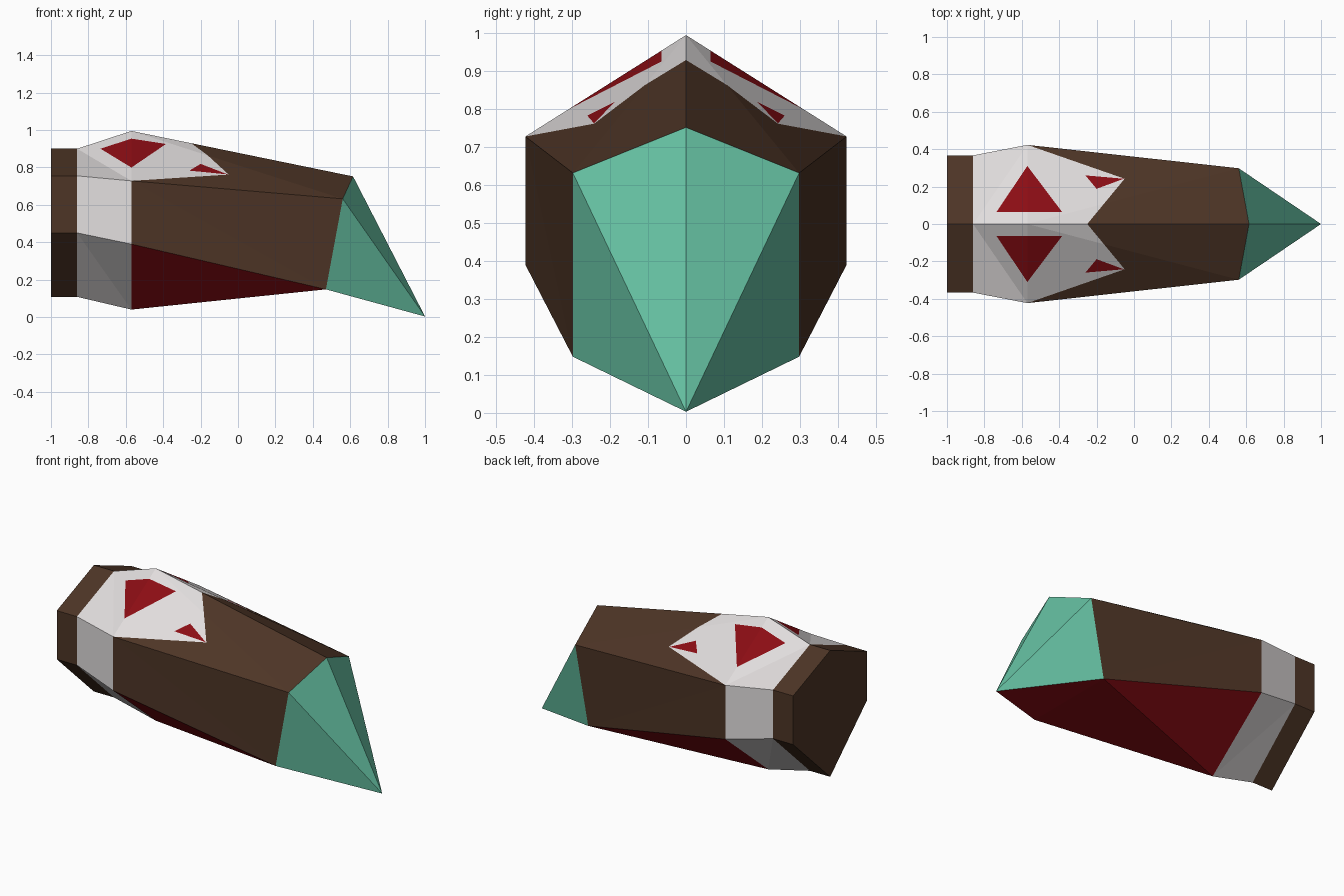
import bpy, bmesh
from mathutils import Vector

old = bpy.data.objects.get("Cube")
if old:
    bpy.data.objects.remove(old, do_unlink=True)

# Materials, one per colour
COLOURS = {
    "dark_brown": (0.075, 0.035, 0.019),
    "off_white": (0.75, 0.72, 0.72),
    "deep_red": (0.26, 0.004, 0.007),
    "sea_green": (0.127, 0.51, 0.35),
}
BROWN, WHITE, RED, GREEN = range(4)


def make_material(name, rgb):
    mat = bpy.data.materials.new(name)
    mat.use_nodes = True
    mat.diffuse_color = (*rgb, 1)
    bsdf = next(n for n in mat.node_tree.nodes if n.type == 'BSDF_PRINCIPLED')
    bsdf.inputs["Base Color"].default_value = (*rgb, 1)
    return mat


bm = bmesh.new()


def section(x, width, top, upper, lower, bottom):
    """Right half of a hexagonal cross-section, from ridge to keel."""
    points = [(x, 0, top), (x, -width, upper), (x, -width, lower), (x, 0, bottom)]
    return [bm.verts.new(p) for p in points]


def face(colour, *verts):
    bm.faces.new(verts).material_index = colour


def loft(a, b, colour):
    """Join two sections with triangles that fold from ridge to side."""
    for i in range(3):
        face(colour, a[i], b[i], b[i + 1])
        face(colour, a[i], b[i + 1], a[i + 1])


# Collar and white band
rear = section(-1.0, 0.367, 0.90, 0.755, 0.45, 0.108)
collar = section(-0.86, 0.367, 0.90, 0.755, 0.45, 0.108)
crown = section(-0.57, 0.423, 0.995, 0.728, 0.39, 0.04)
face(BROWN, *rear)
loft(rear, collar, BROWN)
loft(collar, crown, WHITE)

# Tapering hood
brow = bm.verts.new((0.615, 0, 0.752))
cheek = bm.verts.new((0.56, -0.298, 0.632))
jaw = bm.verts.new((0.47, -0.298, 0.148))
chin = bm.verts.new((0.47, 0, 0.148))
tip = bm.verts.new((1.0, 0, 0.003))
top, upper, lower, bottom = crown
face(BROWN, top, brow, cheek)
face(BROWN, top, cheek, upper)
face(BROWN, upper, cheek, jaw)
face(BROWN, upper, jaw, lower)

# Belly
face(RED, lower, jaw, bottom)
face(RED, bottom, jaw, chin)
face(RED, chin, jaw, tip)

# Pointed beak
face(GREEN, brow, tip, cheek)
face(GREEN, cheek, tip, jaw)


# Painted marks, cut straight down into the upper faces
def paint(outline, colour):
    pts = [Vector((x, y, 0)) for x, y in outline]
    middle = sum(pts, Vector()) / len(pts)
    planes = []
    for p, q in zip(pts, pts[1:] + pts[:1]):
        normal = (q - p).cross(Vector((0, 0, 1))).normalized()
        if normal.dot(middle - p) < 0:
            normal.negate()
        planes.append((p, normal))

    def upper_faces():
        bm.normal_update()
        return [f for f in bm.faces
                if f.material_index != GREEN and abs(f.normal.z) > 0.3
                and f.calc_center_median().z > 0.6
                and f.calc_center_median().x > -0.86]

    for p, normal in planes:
        faces = upper_faces()
        edges = {e for f in faces for e in f.edges}
        verts = {v for f in faces for v in f.verts}
        bmesh.ops.bisect_plane(bm, geom=list(verts) + list(edges) + faces,
                               dist=0.0005, plane_co=p, plane_no=normal)
    for f in upper_faces():
        centre = f.calc_center_median()
        if all(n.dot(Vector((centre.x, centre.y, 0)) - p) > 0 for p, n in planes):
            f.material_index = colour


paint([(-0.57, 0), (-0.25, 0), (-0.05, -0.242), (-0.57, -0.423)], WHITE)
paint([(-0.735, -0.065), (-0.385, -0.065), (-0.57, -0.31)], RED)
paint([(-0.26, -0.26), (-0.20, -0.188), (-0.055, -0.242)], RED)

# Mirror to the left side, weld and tidy
copy = bmesh.ops.duplicate(bm, geom=bm.verts[:] + bm.edges[:] + bm.faces[:])["geom"]
for v in copy:
    if isinstance(v, bmesh.types.BMVert):
        v.co.y = -v.co.y
bmesh.ops.remove_doubles(bm, verts=bm.verts[:], dist=0.0005)
bmesh.ops.recalc_face_normals(bm, faces=bm.faces[:])
bmesh.ops.dissolve_limit(bm, angle_limit=0.005, verts=bm.verts[:],
                         edges=bm.edges[:], delimit={'MATERIAL'})

mesh = bpy.data.meshes.new("faceted_head")
bm.to_mesh(mesh)
bm.free()
for name, rgb in COLOURS.items():
    mesh.materials.append(make_material(name, rgb))
head = bpy.data.objects.new("faceted_head", mesh)
bpy.context.collection.objects.link(head)
